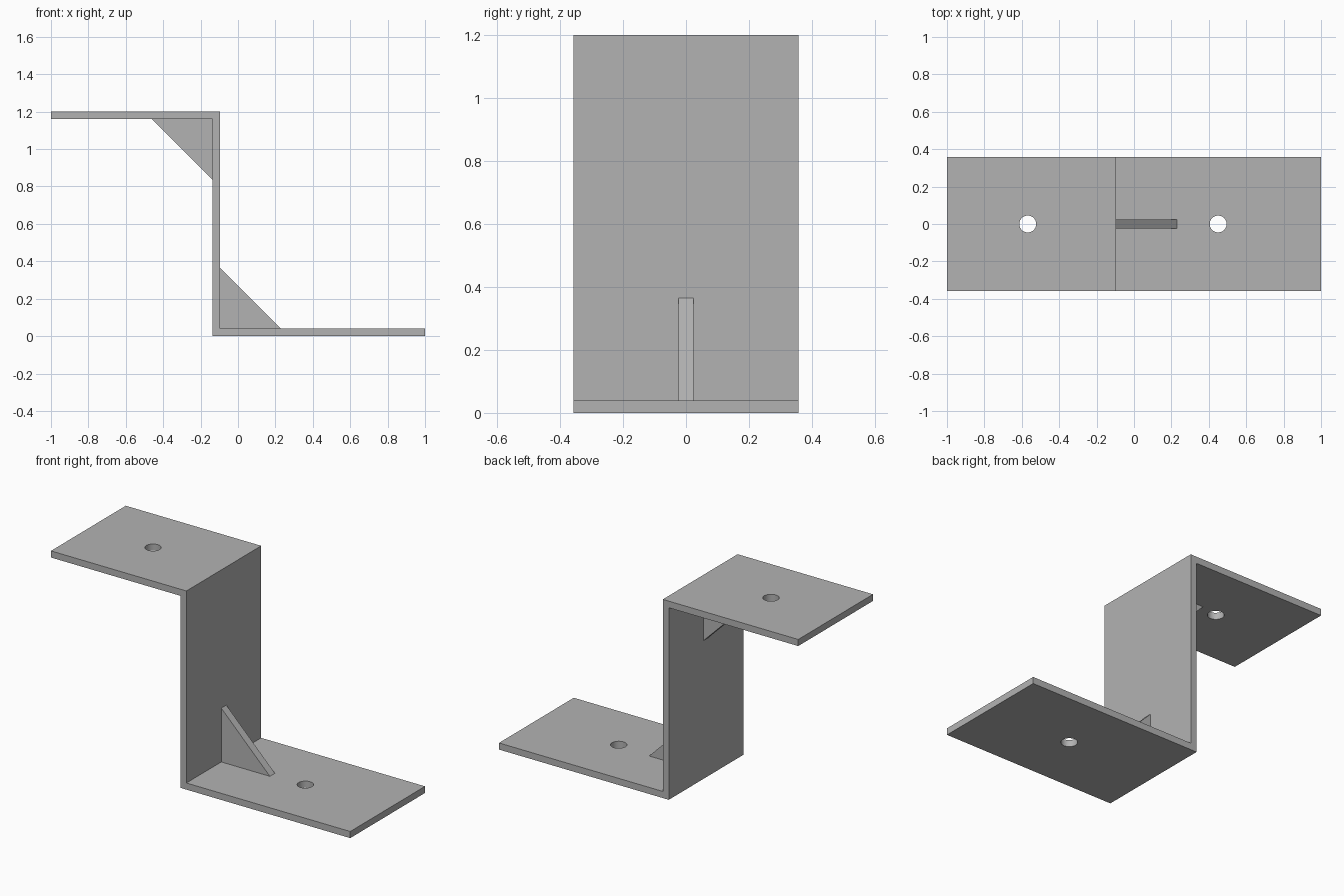
import bpy
import bmesh
import math

cube = bpy.data.objects.get("Cube")
if cube:
    bpy.data.objects.remove(cube, do_unlink=True)

WIDTH = 0.714     # plate depth along y
T = 0.04          # sheet thickness
HEIGHT = 1.2
WALL_L, WALL_R = -0.135, -0.095
LEG = 0.325       # gusset leg length
HOLE_R = 0.045

steel = bpy.data.materials.new("grey_steel")
steel.use_nodes = True
colour = (0.45, 0.45, 0.45, 1)
steel.diffuse_color = colour
steel.node_tree.nodes["Principled BSDF"].inputs["Base Color"].default_value = colour


def extrude_profile(name, points, depth):
    """Extrude an x-z outline along y, centred on y = 0."""
    bm = bmesh.new()
    face = bm.faces.new([bm.verts.new((x, -depth / 2, z)) for x, z in points])
    result = bmesh.ops.extrude_face_region(bm, geom=[face])
    verts = [v for v in result["geom"] if isinstance(v, bmesh.types.BMVert)]
    bmesh.ops.translate(bm, verts=verts, vec=(0, depth, 0))
    bmesh.ops.recalc_face_normals(bm, faces=bm.faces)
    mesh = bpy.data.meshes.new(name)
    bm.to_mesh(mesh)
    bm.free()
    mesh.materials.append(steel)
    obj = bpy.data.objects.new(name, mesh)
    bpy.context.collection.objects.link(obj)
    return obj


# Folded Z-shaped sheet
bracket = extrude_profile("bracket_plate", [
    (-1, HEIGHT), (WALL_R, HEIGHT), (WALL_R, T), (1, T),
    (1, 0), (WALL_L, 0), (WALL_L, HEIGHT - T), (-1, HEIGHT - T)], WIDTH)

# Bolt holes through both flanges
cutters = []
for name, x, z in (("upper_hole", -0.568, HEIGHT - T / 2), ("lower_hole", 0.45, T / 2)):
    bpy.ops.mesh.primitive_cylinder_add(vertices=48, radius=HOLE_R, depth=T * 3,
                                        location=(x, 0, z))
    cutter = bpy.context.object
    cutter.name = name + "_cutter"
    cutter.data.materials.append(steel)
    cutter.hide_render = True
    cutters.append(cutter)
    mod = bracket.modifiers.new(name, "BOOLEAN")
    mod.operation = "DIFFERENCE"
    mod.solver = "EXACT"
    mod.object = cutter

# Apply the cuts and remove the cutters
bpy.ops.object.select_all(action="DESELECT")
bracket.select_set(True)
bpy.context.view_layer.objects.active = bracket
for mod in list(bracket.modifiers):
    bpy.ops.object.modifier_apply(modifier=mod.name)
for cutter in cutters:
    bpy.data.objects.remove(cutter, do_unlink=True)
bpy.ops.object.shade_smooth_by_angle(angle=math.radians(30))

# Triangular gussets in the two inside corners
for name, x, z, side in (("lower_gusset", WALL_R, T, 1),
                         ("upper_gusset", WALL_L, HEIGHT - T, -1)):
    extrude_profile(name, [(x, z), (x + side * LEG, z), (x, z + side * LEG)], 0.048)
